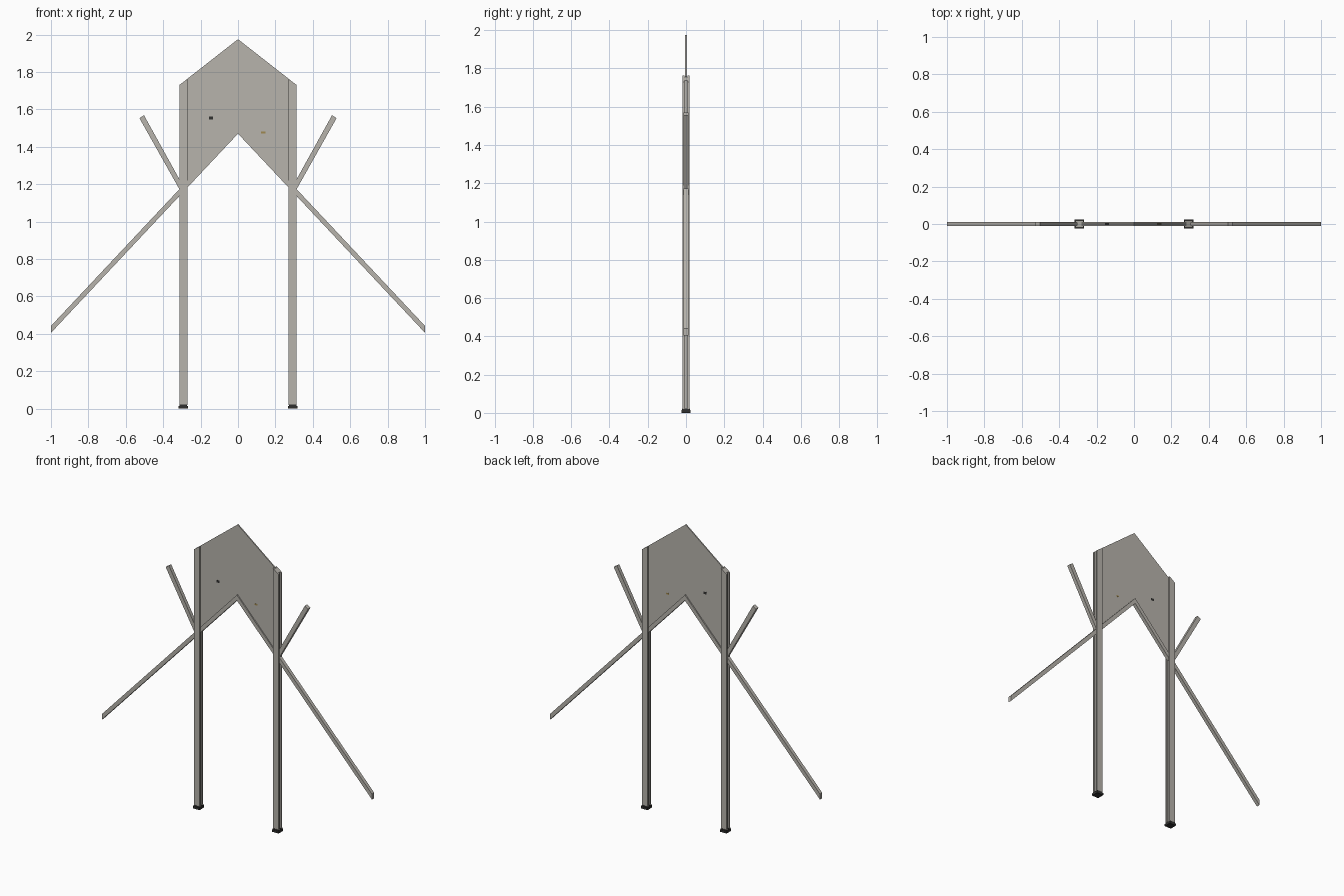
import bpy, bmesh

if "Cube" in bpy.data.objects:
    bpy.data.objects.remove(bpy.data.objects["Cube"])


def flat(name, rgb):
    m = bpy.data.materials.new(name)
    m.diffuse_color = (*rgb, 1)
    m.use_nodes = True
    m.node_tree.nodes["Principled BSDF"].inputs["Base Color"].default_value = m.diffuse_color
    return m


METAL = flat("warm grey metal", (0.475, 0.455, 0.415))
DARK = flat("dark rubber", (0.03, 0.03, 0.028))
OCHRE = flat("ochre", (0.35, 0.25, 0.08))


def make(name, bm, mat):
    bmesh.ops.recalc_face_normals(bm, faces=bm.faces)
    me = bpy.data.meshes.new(name)
    bm.to_mesh(me)
    bm.free()
    me.materials.append(mat)
    ob = bpy.data.objects.new(name, me)
    bpy.context.collection.objects.link(ob)
    return ob


def plate(name, outline, half, side=1, mat=METAL):
    """Outline in the xz plane, extruded to +-half in y."""
    bm = bmesh.new()
    f = bm.faces.new([bm.verts.new((side * x, -half, z)) for x, z in outline])
    r = bmesh.ops.extrude_face_region(bm, geom=[f])
    for v in r["geom"]:
        if isinstance(v, bmesh.types.BMVert):
            v.co.y = half
    return make(name, bm, mat)


def box(name, x, z, w, h, half, side=1, mat=METAL):
    w, h = w / 2, h / 2
    return plate(name, [(x - w, z - h), (x + w, z - h), (x + w, z + h), (x - w, z + h)],
                 half, side, mat)


def post(name, side):
    """Grooved square section with a top cut to the roof slope."""
    x0, x1, w, g, d = 0.271, 0.314, 0.019, 0.009, 0.008
    sec = [(x0, -w), (x1, -w), (x1, -g), (x1 - d, -g), (x1 - d, g), (x1, g),
           (x1, w), (x0, w), (x0, g), (x0 + d, g), (x0 + d, -g), (x0, -g)]
    bm = bmesh.new()
    low = [bm.verts.new((side * x, y, 0.02)) for x, y in sec]
    top = [bm.verts.new((side * x, y, 1.762 - 0.75 * (x - x0))) for x, y in sec]
    bm.faces.new(low)
    bm.faces.new(top)
    for i in range(len(sec)):
        j = (i + 1) % len(sec)
        bm.faces.new((low[i], low[j], top[j], top[i]))
    return make(name, bm, METAL)


# Sign panel with gabled top and notched bottom
plate("panel", [(0, 1.975), (-0.279, 1.757), (-0.279, 1.175), (0, 1.472),
                (0.279, 1.175), (0.279, 1.757)], 0.004)
# Small marks on the panel
box("dark_mark", -0.145, 1.555, 0.022, 0.016, 0.0045, 1, DARK)
box("ochre_mark", 0.135, 1.476, 0.022, 0.01, 0.0045, 1, OCHRE)

for s, n in ((-1, "left"), (1, "right")):
    post(n + "_post", s)
    # Long brace, running from the panel notch through the post
    plate(n + "_long_brace", [(0, 1.47), (1, 0.405), (1, 0.442), (0, 1.507)], 0.012, s)
    # Short upward strut
    plate(n + "_short_strut", [(0.306, 1.16), (0.527, 1.553), (0.503, 1.569),
                               (0.306, 1.213)], 0.012, s)
    # Stepped foot
    box(n + "_foot_pad", 0.2925, 0.007, 0.049, 0.014, 0.0245, s, DARK)
    box(n + "_foot_collar", 0.2925, 0.018, 0.042, 0.008, 0.021, s, DARK)
